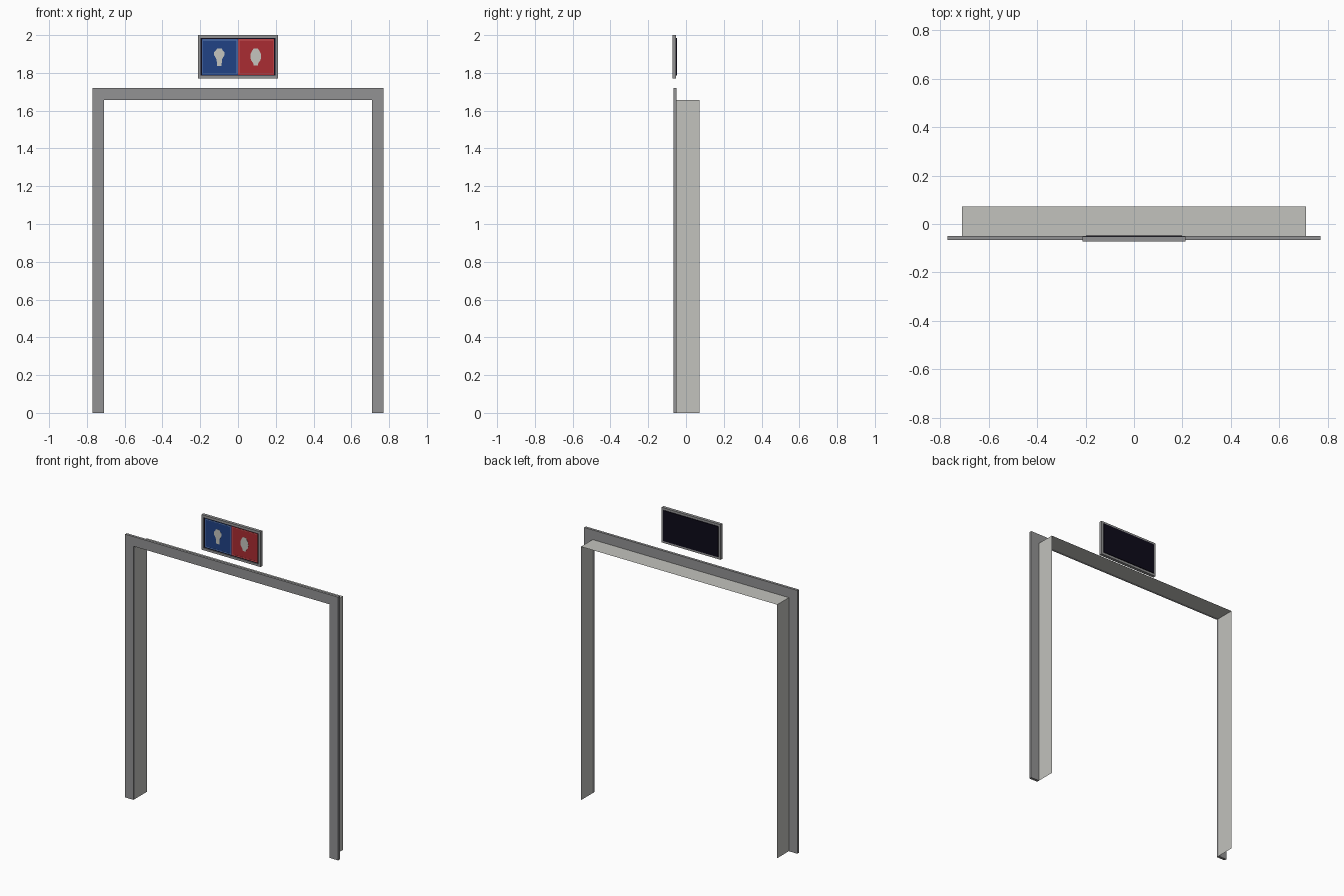
import bpy, bmesh, math

if "Cube" in bpy.data.objects:
    bpy.data.objects.remove(bpy.data.objects["Cube"])


def mat(name, r, g, b):
    m = bpy.data.materials.new(name)
    m.diffuse_color = (r, g, b, 1)
    m.use_nodes = True
    m.node_tree.nodes["Principled BSDF"].inputs["Base Color"].default_value = m.diffuse_color
    return m


TRIM = mat("trim grey", 0.29, 0.29, 0.295)
JAMB = mat("pale grey", 0.54, 0.54, 0.51)
BLACK = mat("screen black", 0.004, 0.003, 0.010)
BLUE = mat("panel blue", 0.015, 0.055, 0.235)
RED = mat("panel red", 0.40, 0.025, 0.032)
LIGHT_BLUE = mat("border blue", 0.12, 0.22, 0.48)
PINK = mat("border red", 0.60, 0.10, 0.10)
WHITE = mat("symbol white", 0.56, 0.56, 0.52)


def finish(bm, name, material):
    me = bpy.data.meshes.new(name)
    bm.to_mesh(me)
    bm.free()
    me.materials.append(material)
    ob = bpy.data.objects.new(name, me)
    bpy.context.collection.objects.link(ob)
    return ob


def prism(name, outline, y0, y1, material):
    """Extrude a closed x/z outline from y0 (front) to y1 (back)."""
    bm = bmesh.new()
    face = bm.faces.new([bm.verts.new((x, y0, z)) for x, z in outline])
    ext = bmesh.ops.extrude_face_region(bm, geom=[face])
    for v in ext["geom"]:
        if isinstance(v, bmesh.types.BMVert):
            v.co.y = y1
    bmesh.ops.recalc_face_normals(bm, faces=bm.faces)
    return finish(bm, name, material)


def rect(x0, x1, z0, z1):
    return [(x0, z0), (x1, z0), (x1, z1), (x0, z1)]


def ring(name, x0, x1, z0, z1, w, y0, y1, material):
    """Rectangular frame of width w, with clean mitred corners."""
    bm = bmesh.new()
    loops = []
    for y, i in ((y0, 0), (y0, w), (y1, w), (y1, 0)):
        loops.append([bm.verts.new((x, y, z))
                      for x, z in rect(x0 + i, x1 - i, z0 + i, z1 - i)])
    for k in range(4):
        a, b = loops[k], loops[(k + 1) % 4]
        for j in range(4):
            n = (j + 1) % 4
            bm.faces.new((a[j], a[n], b[n], b[j]))
    bmesh.ops.recalc_face_normals(bm, faces=bm.faces)
    return finish(bm, name, material)


# door surround: flat U-shaped trim on the front
W, IN, TOP, IN_TOP = 0.77, 0.709, 1.72, 1.657
prism("door_trim", [(-W, 0), (-IN, 0), (-IN, IN_TOP), (IN, IN_TOP),
                    (IN, 0), (W, 0), (W, TOP), (-W, TOP)],
      -0.066, -0.049, TRIM)

# door lining: thin sheet running back through the wall
bm = bmesh.new()
path = [(-IN, 0), (-IN, IN_TOP), (IN, IN_TOP), (IN, 0)]
front, back = ([bm.verts.new((x, y, z)) for x, z in path] for y in (-0.049, 0.072))
for i in range(3):
    bm.faces.new((front[i], front[i + 1], back[i + 1], back[i]))
finish(bm, "door_lining", JAMB)

# sign: grey frame around a black backing plate
ring("sign_frame", -0.213, 0.213, 1.77, 2.0, 0.015, -0.072, -0.052, TRIM)
prism("sign_backing", rect(-0.198, 0.198, 1.785, 1.985), -0.066, -0.047, BLACK)

# sign: two coloured panels with thin borders and pale symbols
for name, s, fill, edge in (("left", -1, BLUE, LIGHT_BLUE), ("right", 1, RED, PINK)):
    x0, x1 = sorted((s * 0.001, s * 0.190))
    prism(name + "_panel", rect(x0, x1, 1.790, 1.979), -0.0675, -0.066, fill)
    ring(name + "_panel_border", x0 + 0.002, x1 - 0.002, 1.793, 1.976, 0.004,
         -0.0685, -0.0675, edge)

# symbols: a head on tapering shoulders, and a rounder one
left_half = [(0.012, 1.930), (0.017, 1.920), (0.027, 1.910), (0.027, 1.893),
             (0.020, 1.882), (0.014, 1.870), (0.012, 1.836)]
right_half = [(0.012, 1.930), (0.016, 1.922), (0.026, 1.905), (0.029, 1.885),
              (0.025, 1.867), (0.014, 1.853), (0.011, 1.840)]
for name, cx, half in (("left", -0.099, left_half), ("right", 0.094, right_half)):
    outline = [(cx + x, z) for x, z in half] + [(cx - x, z) for x, z in reversed(half)]
    prism(name + "_symbol", outline, -0.0685, -0.0675, WHITE)
